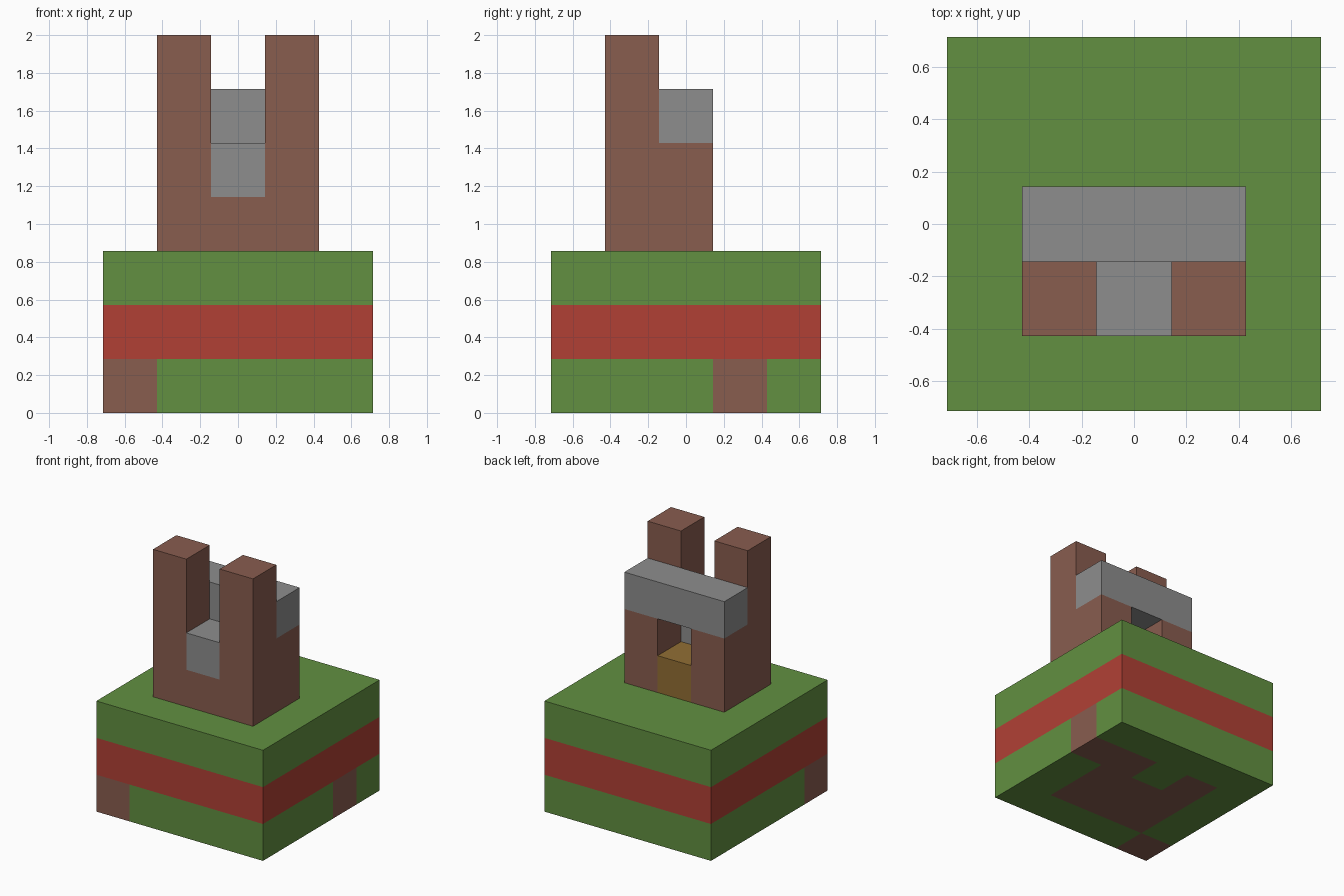
import bpy
import bmesh
from mathutils import Vector

old = bpy.data.objects.get("Cube")
if old:
    bpy.data.objects.remove(old, do_unlink=True)

UNIT = 2 / 7          # edge length of one block
HALF = 2.5 * UNIT     # half the width of the base


def make_material(name, rgb):
    """Flat material from 0-255 display colour."""
    linear = [((c / 255 + 0.055) / 1.055) ** 2.4 for c in rgb] + [1]
    mat = bpy.data.materials.new(name)
    mat.use_nodes = True
    mat.diffuse_color = linear
    mat.node_tree.nodes["Principled BSDF"].inputs["Base Color"].default_value = linear
    return mat


green = make_material("grass green", (98, 144, 65))
red = make_material("brick red", (177, 64, 53))
brown = make_material("wood brown", (137, 93, 79))
grey = make_material("stone grey", (141, 141, 141))
ochre = make_material("ochre", (146, 110, 52))


def box(xs, ys, zs):
    """Cells in inclusive index ranges."""
    return {(x, y, z)
            for x in range(xs[0], xs[1] + 1)
            for y in range(ys[0], ys[1] + 1)
            for z in range(zs[0], zs[1] + 1)}


# Blocks buried in the lowest layer, showing on the sides and underside
roots = (box((1, 3), (1, 2), (0, 0)) | box((3, 4), (3, 3), (0, 0))
         | {(1, 3, 0), (0, 0, 0)})

# Chair-like tower: tall front pillars, shorter rear posts, joining front wall
pillars = box((1, 1), (1, 1), (3, 6)) | box((3, 3), (1, 1), (3, 6))
posts = box((1, 1), (2, 2), (3, 4)) | box((3, 3), (2, 2), (3, 4))

parts = [
    ("base_bottom", box((0, 4), (0, 4), (0, 0)) - roots, green),
    ("base_roots", roots, brown),
    ("base_band", box((0, 4), (0, 4), (1, 1)), red),
    ("base_top", box((0, 4), (0, 4), (2, 2)), green),
    ("front_pillars", pillars, brown),
    ("rear_posts", posts, brown),
    ("front_wall", {(2, 1, 3)}, brown),
    ("window_sill", {(2, 1, 4)}, grey),
    ("rear_beam", box((1, 3), (2, 2), (5, 5)), grey),
    ("rear_step", {(2, 2, 3)}, ochre),
]
filled = set().union(*(cells for _, cells, _ in parts))


def build_part(name, cells, mat):
    """Make one mesh from the outer faces of a set of block cells."""
    bm = bmesh.new()
    for cell in sorted(cells):
        centre = Vector(cell) + Vector((0.5, 0.5, 0.5))
        for axis in range(3):
            for sign in (-1, 1):
                normal = Vector((0, 0, 0))
                normal[axis] = sign
                if tuple(int(c + n) for c, n in zip(cell, normal)) in filled:
                    continue
                u = Vector((0, 0, 0))
                u[(axis + 1) % 3] = 0.5
                v = normal.cross(u)
                mid = centre + normal / 2
                corners = (mid - u - v, mid + u - v, mid + u + v, mid - u + v)
                bm.faces.new([bm.verts.new(p * UNIT - Vector((HALF, HALF, 0)))
                              for p in corners])
    # Join neighbouring blocks into large flat faces
    bmesh.ops.remove_doubles(bm, verts=bm.verts, dist=UNIT / 100)
    bmesh.ops.dissolve_limit(bm, angle_limit=0.01, verts=bm.verts, edges=bm.edges)
    mesh = bpy.data.meshes.new(name)
    bm.to_mesh(mesh)
    bm.free()
    mesh.materials.append(mat)
    bpy.context.collection.objects.link(bpy.data.objects.new(name, mesh))


for part in parts:
    build_part(*part)
